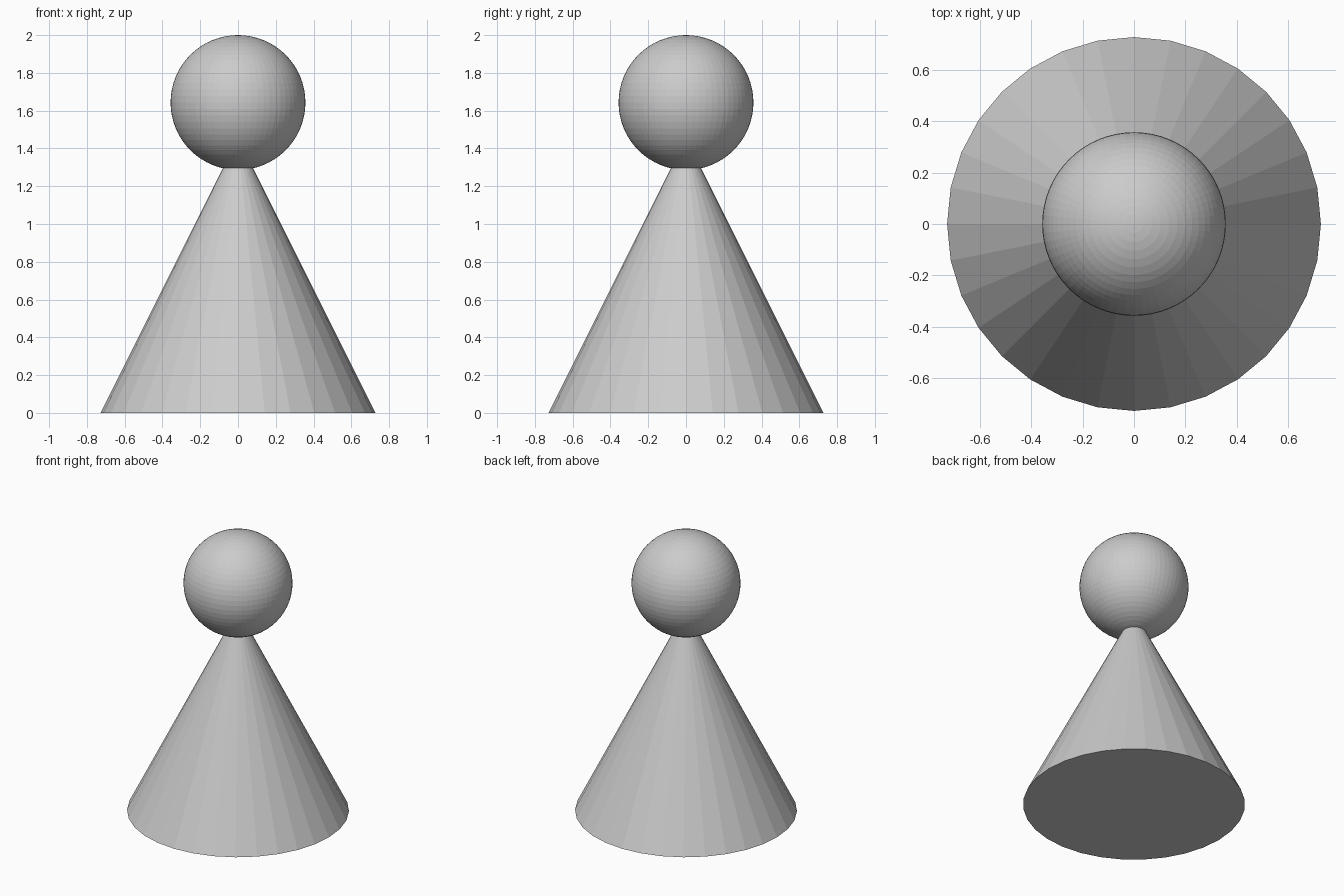
import bpy

if "Cube" in bpy.data.objects:
    bpy.data.objects.remove(bpy.data.objects["Cube"])

BASE_R = 0.727
HEAD_R = 0.357

# Low-poly conical body; its tip sits inside the ball
bpy.ops.mesh.primitive_cone_add(vertices=32, radius1=BASE_R, radius2=0,
                                depth=2 * BASE_R, location=(0, 0, BASE_R))
bpy.context.object.name = "cone_body"

# Ball head, finely faceted
bpy.ops.mesh.primitive_uv_sphere_add(segments=64, ring_count=32, radius=HEAD_R,
                                     location=(0, 0, 2 - HEAD_R))
bpy.context.object.name = "ball_head"
